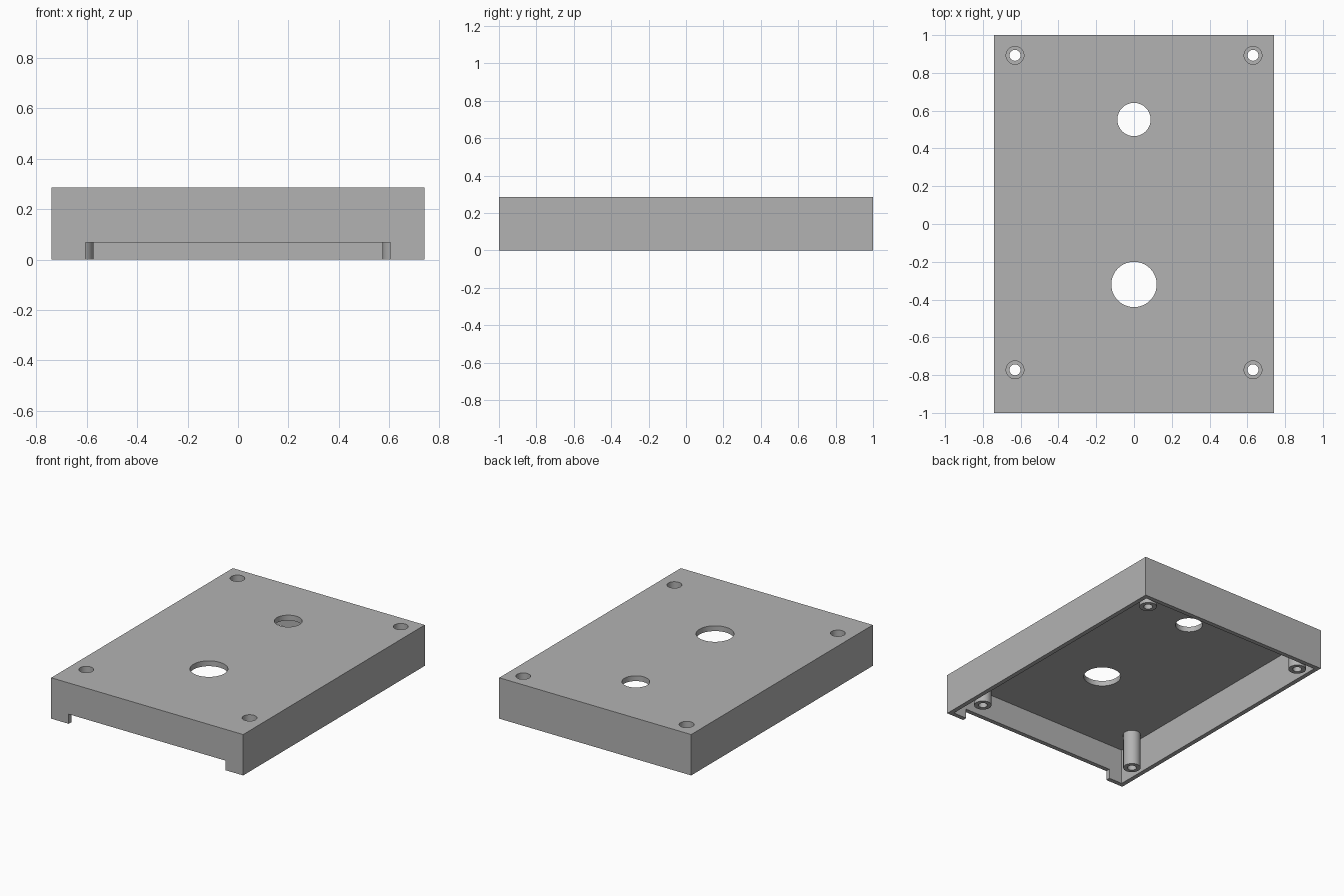
import bpy
import math

WIDTH, LENGTH, HEIGHT = 1.48, 2.0, 0.285
WALL, PLATE = 0.031, 0.037
POST_X, POST_YS = 0.63, (-0.772, 0.893)

default = bpy.data.objects.get("Cube")
if default:
    bpy.data.objects.remove(default, do_unlink=True)

grey = bpy.data.materials.new("plain grey")
grey.use_nodes = True
grey.diffuse_color = (0.45, 0.45, 0.45, 1)
grey.node_tree.nodes["Principled BSDF"].inputs["Base Color"].default_value = grey.diffuse_color


def finish(name):
    obj = bpy.context.object
    obj.name = name
    bpy.ops.object.transform_apply(location=True, rotation=True, scale=True)
    obj.data.materials.append(grey)
    return obj


def box(name, x, y, z):
    """Box given by its (min, max) range on each axis."""
    ranges = (x, y, z)
    bpy.ops.mesh.primitive_cube_add(size=1, location=[(a + b) / 2 for a, b in ranges])
    bpy.context.object.scale = [b - a for a, b in ranges]
    return finish(name)


def cylinder(name, x, y, radius, low, high):
    bpy.ops.mesh.primitive_cylinder_add(vertices=64, radius=radius, depth=high - low,
                                        location=(x, y, (low + high) / 2))
    return finish(name)


def combine(target, other, operation):
    """Apply a boolean and discard the tool object."""
    mod = target.modifiers.new(operation.lower(), 'BOOLEAN')
    mod.operation, mod.object, mod.solver = operation, other, 'EXACT'
    bpy.ops.object.select_all(action='DESELECT')
    target.select_set(True)
    bpy.context.view_layer.objects.active = target
    bpy.ops.object.modifier_apply(modifier=mod.name)
    bpy.data.objects.remove(other, do_unlink=True)


# Open-bottomed shell
hx, hy = WIDTH / 2, LENGTH / 2
lid = box("enclosure_lid", (-hx, hx), (-hy, hy), (0, HEIGHT))
combine(lid, box("cavity", (WALL - hx, hx - WALL), (WALL - hy, hy - WALL),
                 (-0.1, HEIGHT - PLATE)), 'DIFFERENCE')

# Wide notch in the lower edge of the front wall
combine(lid, box("front_notch", (-0.605, 0.605), (-hy - 0.1, -hy + WALL + 0.01),
                 (-0.1, 0.067)), 'DIFFERENCE')

# Two round openings in the top plate
for y, radius in ((0.553, 0.088), (-0.32, 0.12)):
    combine(lid, cylinder("opening", 0, y, radius, 0.15, 0.4), 'DIFFERENCE')

# Corner screw posts with through holes and recesses for the screw heads
for x in (-POST_X, POST_X):
    for y in POST_YS:
        combine(lid, cylinder("screw_post", x, y, 0.056, 0, HEIGHT - PLATE / 2), 'UNION')
        combine(lid, cylinder("screw_hole", x, y, 0.029, -0.1, 0.4), 'DIFFERENCE')
        combine(lid, cylinder("head_recess", x, y, 0.047, 0.1, 0.4), 'DIFFERENCE')

# Smooth round walls, crisp edges
bpy.ops.object.select_all(action='DESELECT')
lid.select_set(True)
bpy.context.view_layer.objects.active = lid
bpy.ops.object.shade_smooth_by_angle(angle=math.radians(30))
